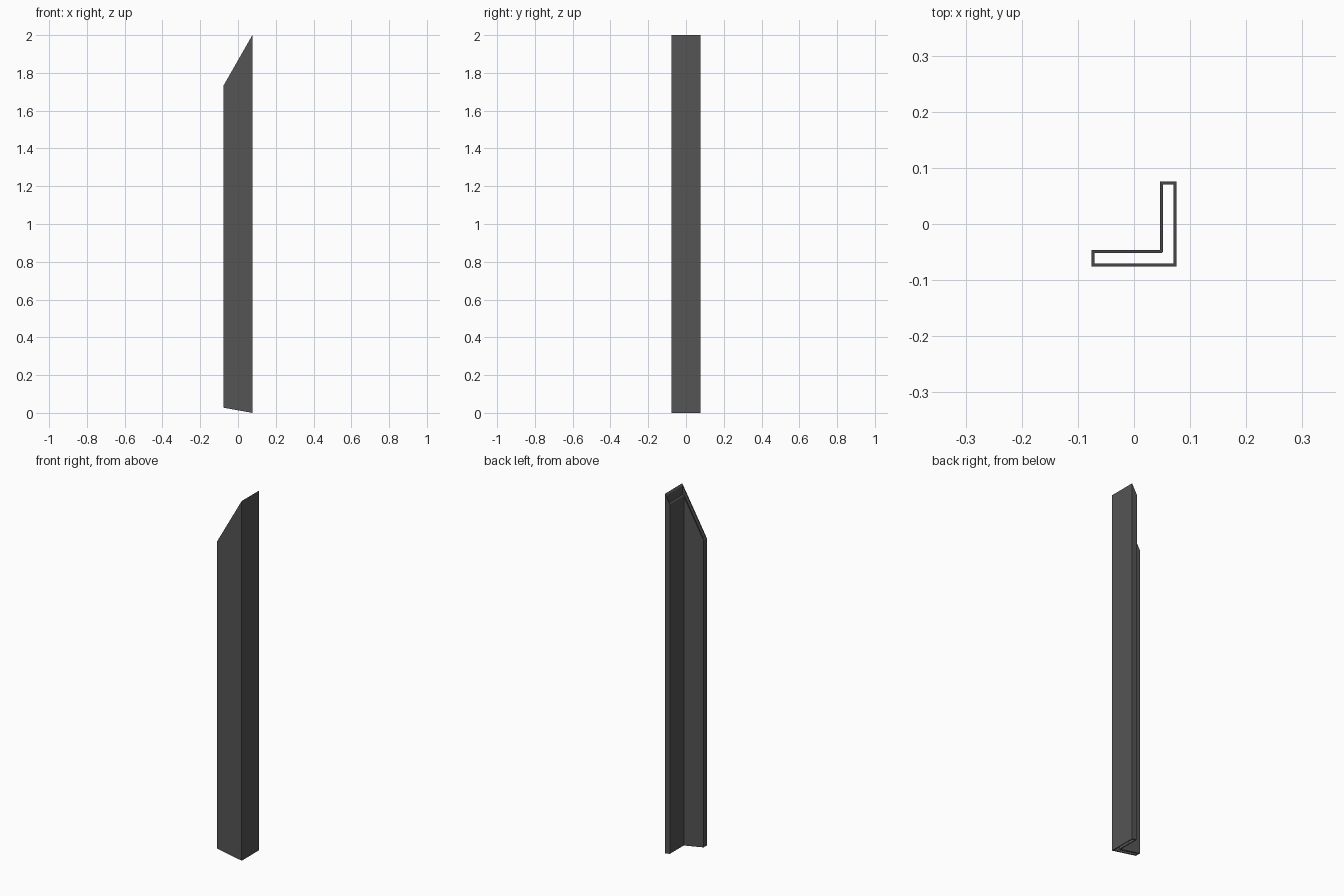
import bpy, bmesh

if "Cube" in bpy.data.objects:
    bpy.data.objects.remove(bpy.data.objects["Cube"])

A, B, T = 0.076, 0.046, 0.006   # outer half width, inside face of the angle, wall thickness
C = 0.003                       # small chamfer at the inner bend

# L-shaped tube section: outer loop and matching hollow loop
outer = [(-A, -A), (A, -A), (A, A), (B, A), (B, -B), (B, -B), (-A, -B)]
inner = [(-A + T, -A + T), (A - T, -A + T), (A - T, A - T), (B + T, A - T),
         (B + T, -B - T + C), (B + T - C, -B - T), (-A + T, -B - T)]


# Mitre planes at both ends, sloping along x
def bottom(x):
    return (A - x) * 0.18


def top(x):
    return 2.0 - (A - x) * 1.75


bm = bmesh.new()


def ring(pts, cut):
    return [bm.verts.new((x, y, cut(x))) for x, y in pts]


# Outside walls, top rim, hollow walls, bottom rim
rings = [ring(outer, bottom), ring(outer, top), ring(inner, top), ring(inner, bottom)]
n = len(outer)
for k in range(4):
    a, b = rings[k], rings[(k + 1) % 4]
    for i in range(n):
        j = (i + 1) % n
        bm.faces.new((a[i], a[j], b[j], b[i]))
bmesh.ops.remove_doubles(bm, verts=bm.verts, dist=0.0001)
bmesh.ops.recalc_face_normals(bm, faces=bm.faces)

mesh = bpy.data.meshes.new("angle_post")
bm.to_mesh(mesh)
bm.free()
post = bpy.data.objects.new("angle_post", mesh)
bpy.context.collection.objects.link(post)

# Dark grey metal
mat = bpy.data.materials.new("dark_grey")
mat.diffuse_color = (0.09, 0.09, 0.09, 1)
mat.use_nodes = True
mat.node_tree.nodes["Principled BSDF"].inputs["Base Color"].default_value = mat.diffuse_color
mesh.materials.append(mat)
